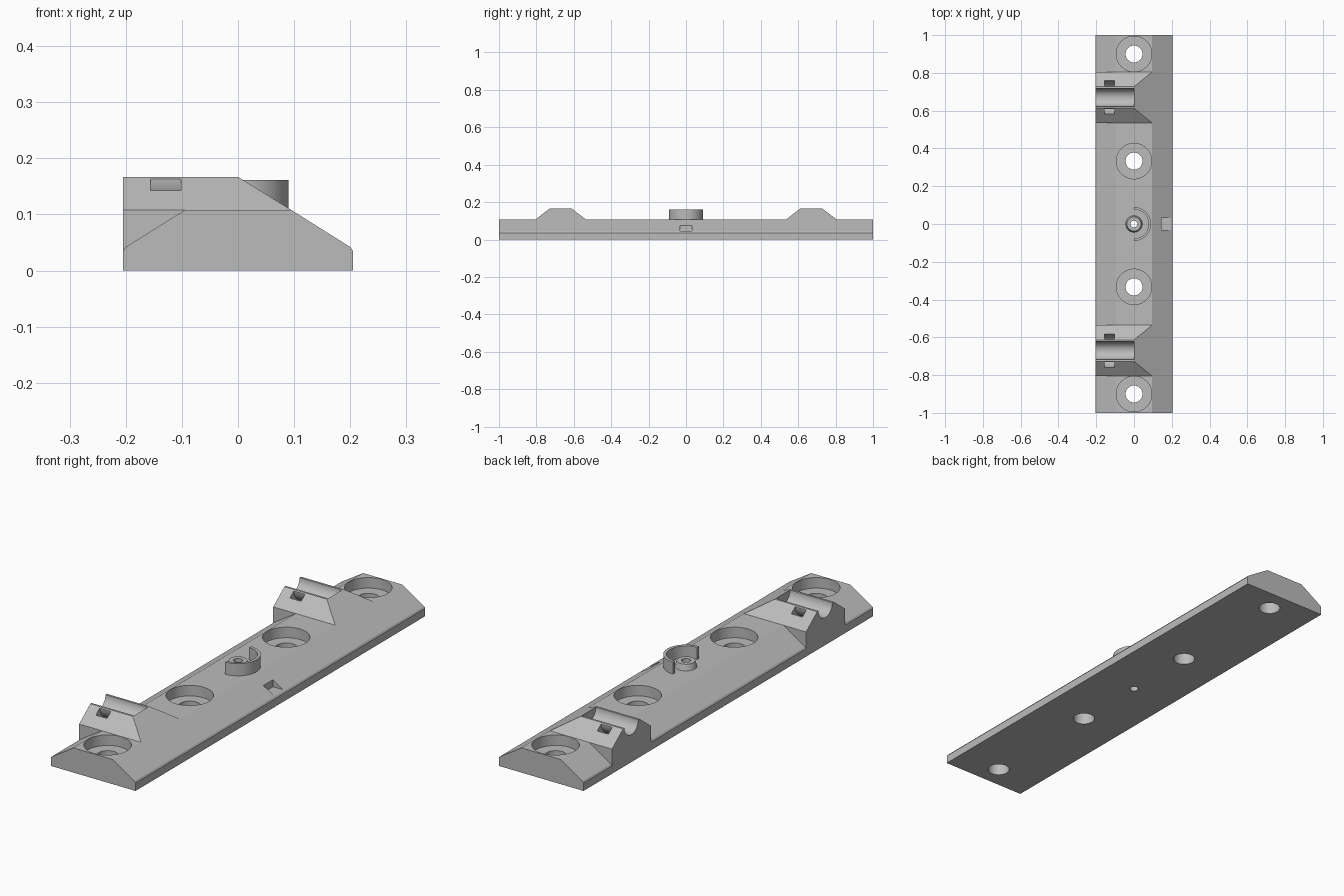
import bpy, bmesh, math
from mathutils import Matrix, Vector

if "Cube" in bpy.data.objects:
    bpy.data.objects.remove(bpy.data.objects["Cube"], do_unlink=True)

grey = bpy.data.materials.new("plain_grey")
grey.use_nodes = True
grey.diffuse_color = (0.5, 0.5, 0.5, 1)
grey.node_tree.nodes["Principled BSDF"].inputs["Base Color"].default_value = (0.5, 0.5, 0.5, 1)

TOP = 0.108       # flat top of the bar
RIDGE = 0.167     # top of the saddles
EDGE = 0.205      # half width of the bar


def finish(name, bm):
    bmesh.ops.recalc_face_normals(bm, faces=bm.faces)
    mesh = bpy.data.meshes.new(name)
    bm.to_mesh(mesh)
    bm.free()
    mesh.materials.append(grey)
    obj = bpy.data.objects.new(name, mesh)
    bpy.context.collection.objects.link(obj)
    return obj


def prism(name, outline, offset):
    """Extrude a closed 3D outline along an offset."""
    bm = bmesh.new()
    face = bm.faces.new([bm.verts.new(p) for p in outline])
    out = bmesh.ops.extrude_face_region(bm, geom=[face])
    verts = [g for g in out["geom"] if isinstance(g, bmesh.types.BMVert)]
    bmesh.ops.translate(bm, verts=verts, vec=offset)
    return finish(name, bm)


def cylinder(name, r, start, end, r2=None):
    """Cylinder or cone between two points."""
    a, b = Vector(start), Vector(end)
    rot = Vector((0, 0, 1)).rotation_difference(b - a).to_matrix().to_4x4()
    bm = bmesh.new()
    bmesh.ops.create_cone(bm, cap_ends=True, segments=64, radius1=r,
                          radius2=r if r2 is None else r2, depth=(b - a).length,
                          matrix=Matrix.Translation((a + b) / 2) @ rot)
    return finish(name, bm)


def combine(target, tool, operation):
    """Apply a boolean and remove the tool."""
    mod = target.modifiers.new("cut", "BOOLEAN")
    mod.operation = operation
    mod.solver = "EXACT"
    mod.object = tool
    bpy.context.view_layer.objects.active = target
    bpy.ops.object.modifier_apply(modifier=mod.name)
    bpy.data.objects.remove(tool, do_unlink=True)


# Long bar with sloped shoulders
half = [(EDGE, 0), (EDGE, 0.035), (0.2, 0.042), (0.095, TOP)]
profile = half + [(-x, z) for x, z in reversed(half)]
bar = prism("mounting_bar", [(x, -1, z) for x, z in profile], (0, 2, 0))

# Two saddles with hipped sides, a round groove and a curved strap tunnel
for y in (-0.67, 0.67):
    bm = bmesh.new()
    for s in (-1, 1):
        for x, w, z in ((-EDGE, 0.057, RIDGE), (0, 0.057, RIDGE),
                        (-EDGE, 0.134, TOP), (0.095, 0.134, TOP),
                        (-EDGE, 0.134, 0.03), (0.095, 0.134, 0.03)):
            bm.verts.new((x, y + s * w, z))
    bmesh.ops.convex_hull(bm, input=bm.verts)
    bmesh.ops.dissolve_limit(bm, angle_limit=0.01, verts=bm.verts, edges=bm.edges)
    combine(bar, finish("saddle", bm), "UNION")

    tunnel = cylinder("strap_tunnel", 0.092, (-0.156, y, RIDGE), (-0.102, y, RIDGE))
    core = cylinder("tunnel_core", 0.062, (-0.2, y, RIDGE), (-0.05, y, RIDGE))
    combine(tunnel, core, "DIFFERENCE")
    combine(bar, tunnel, "DIFFERENCE")
    groove = cylinder("groove", 0.048, (-0.3, y, RIDGE + 0.001), (0, y, RIDGE + 0.001))
    combine(bar, groove, "DIFFERENCE")

# Counterbored screw holes
for y in (-0.9, -0.333, 0.333, 0.9):
    combine(bar, cylinder("counterbore", 0.094, (0, y, 0.062), (0, y, 0.15)), "DIFFERENCE")
    combine(bar, cylinder("screw_hole", 0.045, (0, y, -0.1), (0, y, 0.1)), "DIFFERENCE")

# Centre pilot hole and the pointer notch on the shoulder
combine(bar, cylinder("pilot_hole", 0.018, (0, 0, -0.1), (0, 0, 0.2)), "DIFFERENCE")
notch = [(0.146, -0.033, 0.045), (0.3, -0.033, 0.045),
         (0.3, -0.033, 0.2), (0.146, -0.033, 0.2)]
combine(bar, prism("notch", notch, (0, 0.066, 0)), "DIFFERENCE")

# Raised centre boss
boss = cylinder("centre_boss", 0.045, (0, 0, TOP - 0.004), (0, 0, 0.134), 0.037)
combine(boss, cylinder("boss_hole", 0.018, (0, 0, 0), (0, 0, 0.2)), "DIFFERENCE")

# Half-round guard wall beside the boss
steps = 40
angles = [math.pi * (i / steps - 0.5) for i in range(steps + 1)]
arc = [(r * math.cos(a), r * math.sin(a), TOP - 0.004)
       for r, order in ((0.09, angles), (0.077, angles[::-1])) for a in order]
guard = prism("guard_wall", arc, (0, 0, 0.161 - TOP + 0.004))

# Smooth the round surfaces, keep the edges crisp
for obj in (bar, boss, guard):
    bpy.ops.object.select_all(action="DESELECT")
    obj.select_set(True)
    bpy.context.view_layer.objects.active = obj
    bpy.ops.object.shade_smooth_by_angle(angle=math.radians(20))
